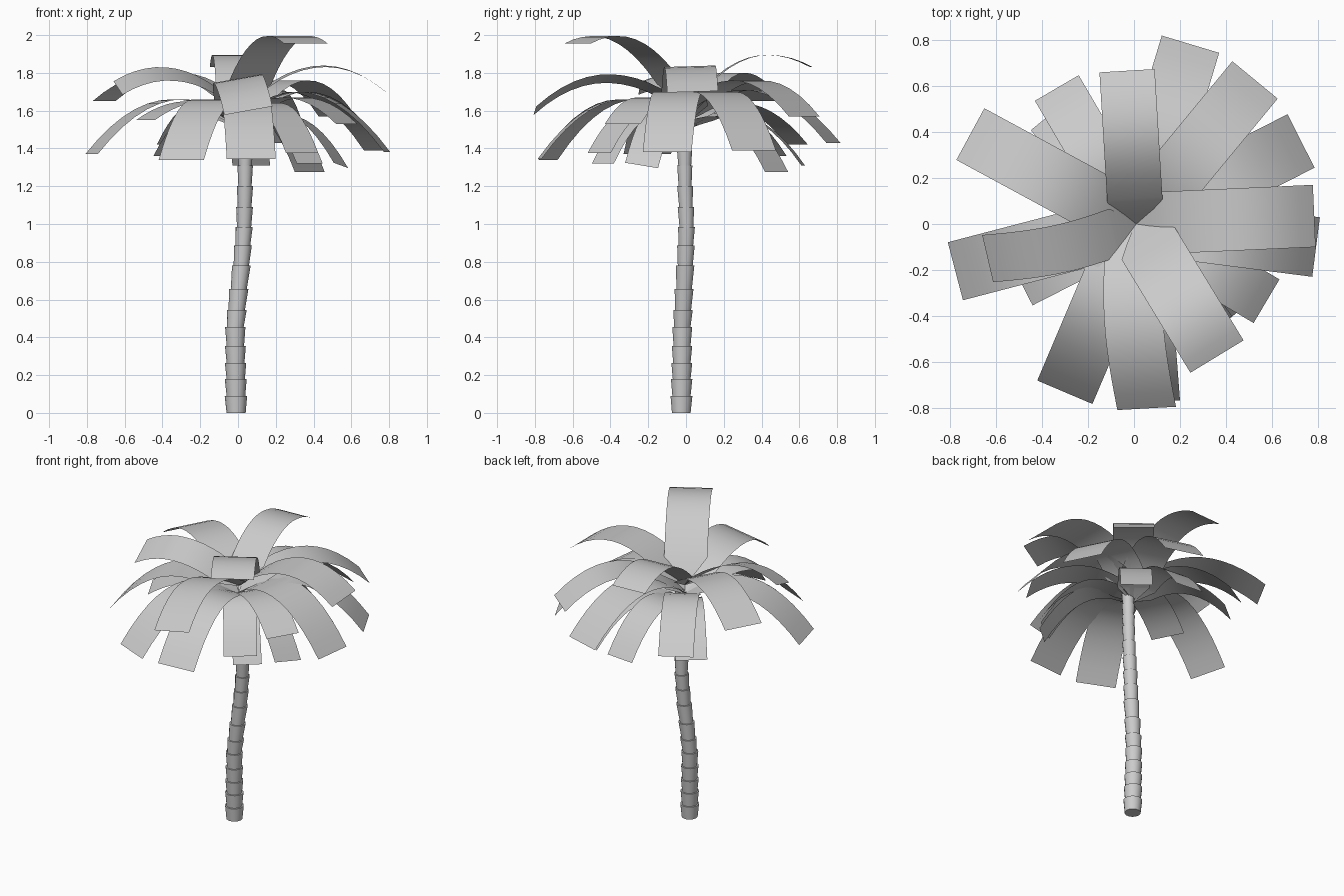
import bpy, bmesh
from math import cos, sin, pi
from mathutils import Vector

if "Cube" in bpy.data.objects:
    bpy.data.objects.remove(bpy.data.objects["Cube"])


def finish(name, bm):
    bmesh.ops.recalc_face_normals(bm, faces=bm.faces)
    me = bpy.data.meshes.new(name)
    bm.to_mesh(me)
    bm.free()
    ob = bpy.data.objects.new(name, me)
    bpy.context.collection.objects.link(ob)
    bpy.ops.object.select_all(action='DESELECT')
    ob.select_set(True)
    bpy.context.view_layer.objects.active = ob
    bpy.ops.object.shade_smooth_by_angle(angle=0.6)
    return ob


# Trunk: stacked rings, each flaring towards its top, along a leaning path
PATH = [(-.01, -.025, 0), (-.015, -.02, .45), (.0, -.012, .62), (.02, -.003, .8),
        (.033, .003, 1.0), (.037, -.005, 1.2), (.04, -.01, 1.56)]
LEVELS = [0, .09, .18, .265, .355, .455, .545, .655, .78, .885, .985,
          1.09, 1.2, 1.31, 1.39, 1.47, 1.55]


def path_at(z):
    for a, b in zip(PATH, PATH[1:]):
        if z <= b[2]:
            return Vector(a).lerp(Vector(b), (z - a[2]) / (b[2] - a[2]))
    return Vector(PATH[-1])


def trunk_ring(i, z0, z1, sides=14):
    bm = bmesh.new()
    loops = []
    for z, flare in ((z0, .92), (z1, 1.08)):
        c = path_at(z)
        r = (.055 - .017 * min(z0 / 1.2, 1)) * flare
        loops.append([bm.verts.new(c + Vector((r * cos(2 * pi * k / sides),
                                               r * sin(2 * pi * k / sides), 0)))
                      for k in range(sides)])
    lo, hi = loops
    for k in range(sides):
        n = (k + 1) % sides
        bm.faces.new((lo[k], lo[n], hi[n], hi[k]))
    bm.faces.new(lo[::-1])
    bm.faces.new(hi)
    finish(f"trunk_ring_{i}", bm)


for i, (a, b) in enumerate(zip(LEVELS, LEVELS[1:])):
    trunk_ring(i + 1, a, b)

# Fronds: (tip x, tip y, tip z, peak z, peak position, width, root z[, roll, bow])
TOP = [(-.03, .665, 1.83, 1.895, .65, .24, 1.6),
       (.36, -.575, 1.955, 1.995, .74, .27, 1.6),
       (.782, .035, 1.70, 1.835, .58, .27, 1.6, .03),
       (.055, -.80, 1.60, 1.77, .52, .255, 1.6, .18, -.035),
       (-.71, .39, 1.65, 1.80, .52, .255, 1.6),
       (-.635, -.15, 1.72, 1.795, .63, .21, 1.6, -.34, .03)]
MIDDLE = [(.245, .78, 1.43, 1.71, .42, .26, 1.54),
          (.525, .625, 1.57, 1.76, .52, .255, 1.56),
          (.725, .36, 1.39, 1.70, .42, .26, 1.54),
          (.79, -.10, 1.38, 1.70, .4, .26, 1.54),
          (.07, -.775, 1.345, 1.66, .42, .26, 1.54),
          (-.30, -.73, 1.34, 1.66, .42, .26, 1.54),
          (-.775, -.205, 1.37, 1.66, .42, .26, 1.54)]
LOWER = [(.575, -.335, 1.53, 1.67, .5, .22, 1.53),
         (.545, -.235, 1.31, 1.59, .4, .19, 1.5, -.15),
         (.34, -.46, 1.375, 1.64, .4, .21, 1.5),
         (.38, -.44, 1.32, 1.60, .4, .18, 1.5),
         (.38, .48, 1.275, 1.57, .4, .2, 1.5),
         (.07, .62, 1.31, 1.58, .4, .2, 1.5),
         (-.335, .59, 1.42, 1.64, .4, .22, 1.5),
         (-.37, .47, 1.36, 1.59, .4, .2, 1.5),
         (-.49, -.255, 1.55, 1.65, .45, .22, 1.5)]


def frond(name, x, y, z_tip, z_peak, peak, width, z_root, roll=0, bow=0, steps=12):
    start = Vector((.01, 0, 0))
    out = Vector((x, y, 0)) - start
    length = out.length
    side = Vector((-out.y, out.x, 0)).normalized()
    bm = bmesh.new()
    rows = []
    for t in sorted([k / steps for k in range(steps + 1)] + [.1 / length]):
        if t < peak:
            z = z_peak - (z_peak - z_root) * ((peak - t) / peak) ** 2
        else:
            z = z_peak - (z_peak - z_tip) * ((t - peak) / (1 - peak)) ** 2
        half = width / 2 * min(1, .06 + t * length / .1)
        c = start + out * t + side * (bow * sin(pi * t)) + Vector((0, 0, z))
        across = (side + Vector((0, 0, roll))) * half
        rows.append((bm.verts.new(c - across), bm.verts.new(c + across)))
    for (a, b), (c, d) in zip(rows, rows[1:]):
        bm.faces.new((a, c, d, b))
    ob = finish(name, bm)
    if ob.data.polygons[-1].normal.z < 0:
        ob.data.flip_normals()


for tier, fronds in (("top", TOP), ("middle", MIDDLE), ("lower", LOWER)):
    for i, f in enumerate(fronds):
        frond(f"{tier}_frond_{i + 1}", *f)
